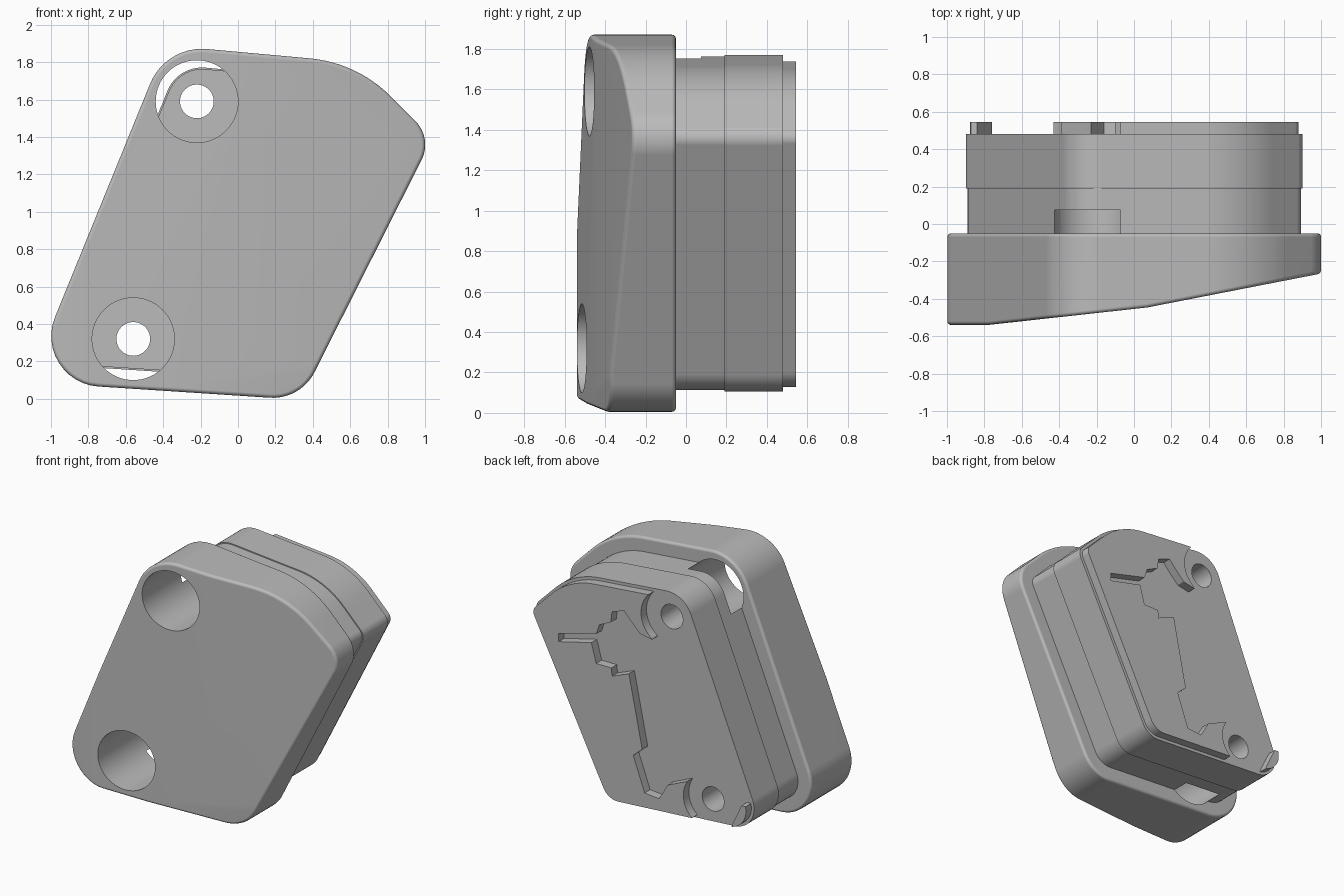
import bpy, bmesh, math
from mathutils import Vector

cube = bpy.data.objects.get("Cube")
if cube:
    bpy.data.objects.remove(cube, do_unlink=True)

grey = bpy.data.materials.new("mid grey")
grey.use_nodes = True
GREY = (0.5, 0.5, 0.5, 1)
grey.diffuse_color = GREY
grey.node_tree.nodes["Principled BSDF"].inputs["Base Color"].default_value = GREY

# Outline corners (x, z, fillet radius), counter-clockwise seen from the front
CORNERS = [(-1.12, 0.09, 0.27), (0.335, -0.005, 0.25), (1.04, 1.393, 0.18),
           (0.637, 1.797, 0.7), (-0.386, 1.89, 0.3)]
# Screw positions (x, z)
SCREWS = [(-0.22, 1.59), (-0.56, 0.32)]


def outline(inset):
    """Rounded outline moved inwards by a distance."""
    pts = [Vector(c[:2]) for c in CORNERS]
    n = len(pts)
    result = []
    for i, p in enumerate(pts):
        a = (pts[i - 1] - p).normalized()
        b = (pts[(i + 1) % n] - p).normalized()
        half = a.angle(b) / 2
        bis = (a + b).normalized()
        radius = CORNERS[i][2]
        centre = p + bis * radius / math.sin(half)
        r = max(radius - inset, 0.01)
        if radius - inset < 0.01:
            centre = p + bis * (inset + r) / math.sin(half)
        sweep = math.pi - 2 * half
        mid = math.atan2(-bis.y, -bis.x)
        for k in range(13):
            t = mid + sweep * (k / 12 - 0.5)
            result.append((centre.x + r * math.cos(t), centre.y + r * math.sin(t)))
    return result


def circle(cx, cz, r, start=0, stop=360, steps=64):
    return [(cx + r * math.cos(math.radians(start + (stop - start) * k / steps)),
             cz + r * math.sin(math.radians(start + (stop - start) * k / steps)))
            for k in range(steps)]


def prism(name, profile, y0, y1, cuts=()):
    """Extrude an x-z profile along y, then trim the front with planes."""
    bm = bmesh.new()
    face = bm.faces.new([bm.verts.new((x, y0, z)) for x, z in profile])
    ext = bmesh.ops.extrude_face_region(bm, geom=[face])
    verts = [v for v in ext["geom"] if isinstance(v, bmesh.types.BMVert)]
    bmesh.ops.translate(bm, verts=verts, vec=(0, y1 - y0, 0))
    bmesh.ops.recalc_face_normals(bm, faces=bm.faces[:])
    for a, b, c in cuts:
        # Keep everything behind y = a + b x + c z
        geom = bm.verts[:] + bm.edges[:] + bm.faces[:]
        cut = bmesh.ops.bisect_plane(bm, geom=geom, plane_co=(0, a, 0),
                                     plane_no=(b, -1, c), clear_outer=True)
        rim = [e for e in cut["geom_cut"] if isinstance(e, bmesh.types.BMEdge)]
        bmesh.ops.holes_fill(bm, edges=rim)
    bmesh.ops.recalc_face_normals(bm, faces=bm.faces[:])
    mesh = bpy.data.meshes.new(name)
    bm.to_mesh(mesh)
    bm.free()
    obj = bpy.data.objects.new(name, mesh)
    bpy.context.collection.objects.link(obj)
    mesh.materials.append(grey)
    return obj


def finish(obj, cutters, bevel=0):
    """Round edges, cut holes, and set smooth shading."""
    if bevel:
        m = obj.modifiers.new("rounding", "BEVEL")
        m.width, m.segments = bevel, 5
        m.limit_method, m.angle_limit = "ANGLE", math.radians(40)
    for c in cutters:
        m = obj.modifiers.new("cut", "BOOLEAN")
        m.operation, m.object, m.solver = "DIFFERENCE", c, "EXACT"
    bpy.ops.object.select_all(action="DESELECT")
    obj.select_set(True)
    bpy.context.view_layer.objects.active = obj
    bpy.ops.object.convert(target="MESH")
    bpy.ops.object.shade_smooth_by_angle(angle=math.radians(25))
    m = obj.modifiers.new("normals", "WEIGHTED_NORMAL")
    m.keep_sharp = True


# Screw hole and counterbore cutters
cutters = []
for x, z in SCREWS:
    cutters.append(prism("counterbore_cutter", circle(x, z, 0.22), -0.8, 0.075))
    cutters.append(prism("screw_hole_cutter", circle(x, z, 0.09), -0.7, 0.8))

# Stepped recess cutter for the rear lip
(ux, uz), (lx, lz) = SCREWS
recess = [(-0.06, 1.95)] + circle(ux, uz, 0.21, 45, -60, 16)
recess += [(-0.1, 1.41), (0, 1.43), (0.07, 1.5), (0.13, 1.565), (0.23, 1.53),
           (0.24, 1.45), (0.335, 1.405), (0.36, 1.33), (0.67, 1.25), (0.67, 1.19),
           (0.4, 1.255), (0.36, 1.11), (0.235, 1.11), (0.23, 1.05), (0.09, 1.105),
           (-0.02, 0.57), (0.054, 0.506), (-0.04, 0.25), (-0.16, 0.24),
           (-0.23, 0.36), (-0.39, 0.43)]
recess += circle(lx, lz, 0.2, 32, -55, 16)
recess += [(-0.44, -0.1), (-0.74, -0.1), (-0.76, 0.2), (-0.84, 0.37),
           (-1.3, 0.37), (-1.3, 1.95)]
recess_cutter = prism("recess_cutter", recess, 0.4, 0.7)

# Sloped front cover
FRONT = [(-0.54, 0, 0), (-0.454, 0.11, 0), (-0.46, 0.195, 0), (-0.431, 0.159, -0.073)]
front_cover = prism("front_cover", outline(0), -0.7, -0.05, FRONT)
finish(front_cover, cutters, 0.02)

# Rear body in two tiers
body_neck = prism("body_neck", outline(0.108), -0.05, 0.19)
finish(body_neck, cutters)
rear_body = prism("rear_body", outline(0.1), 0.19, 0.48)
finish(rear_body, cutters)

# Raised rear lip
rear_lip = prism("rear_lip", outline(0.122), 0.48, 0.545)
finish(rear_lip, [recess_cutter] + cutters)

# Remove the cutters once the cuts are applied
for c in cutters + [recess_cutter]:
    bpy.data.objects.remove(c, do_unlink=True)
